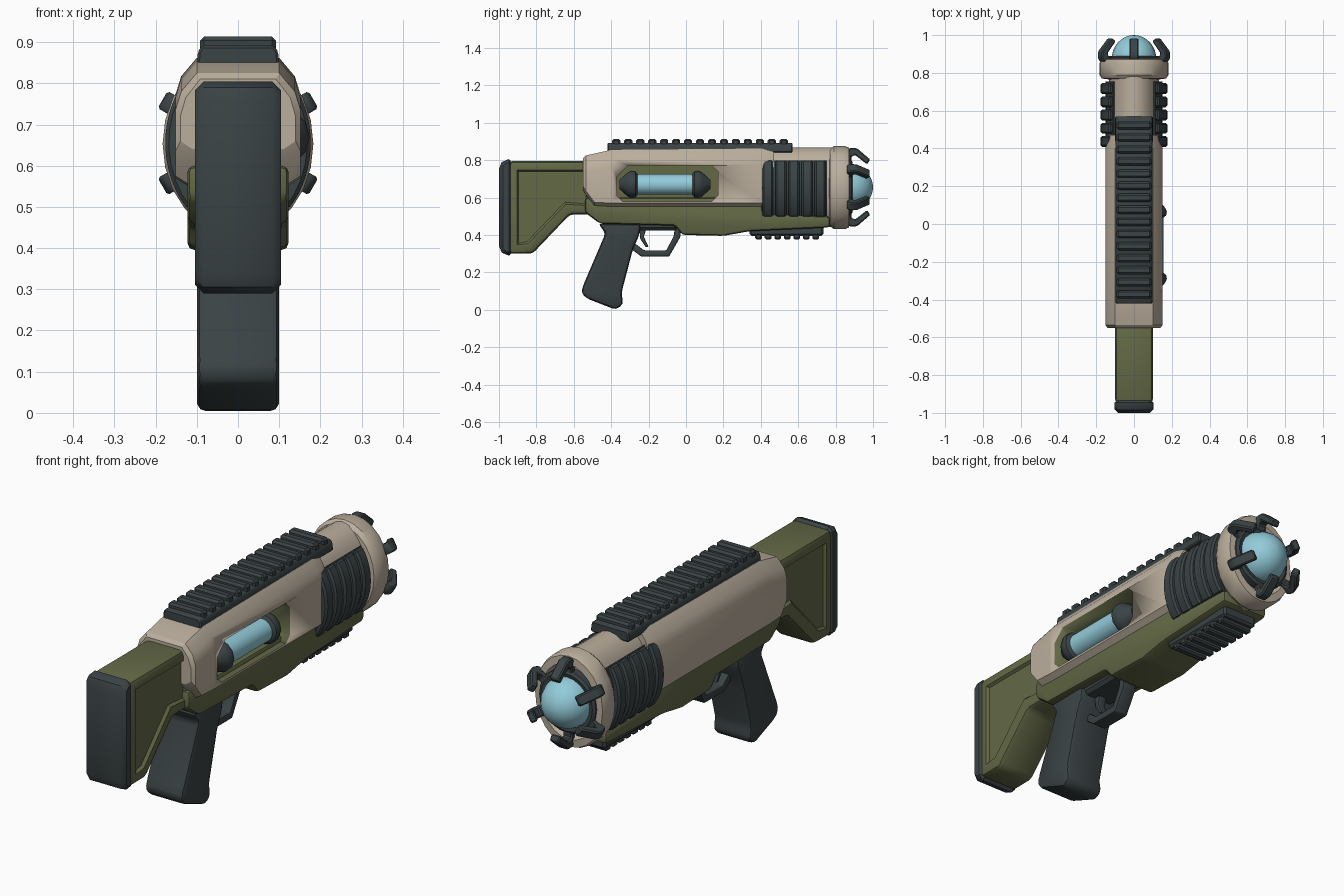
import bpy, bmesh, math
from mathutils import Matrix

if "Cube" in bpy.data.objects:
    bpy.data.objects.remove(bpy.data.objects["Cube"])


def material(name, rgb):
    m = bpy.data.materials.new(name)
    m.diffuse_color = (*rgb, 1)
    m.use_nodes = True
    m.node_tree.nodes["Principled BSDF"].inputs["Base Color"].default_value = m.diffuse_color
    return m


BEIGE = material("beige", (0.50, 0.43, 0.34))
OLIVE = material("olive", (0.125, 0.142, 0.062))
DARK = material("charcoal", (0.043, 0.056, 0.060))
BLUE = material("light blue", (0.29, 0.60, 0.70))


def finish(name, bm, mat, angle=35):
    bmesh.ops.recalc_face_normals(bm, faces=bm.faces[:])
    me = bpy.data.meshes.new(name)
    bm.to_mesh(me)
    bm.free()
    me.materials.append(mat)
    ob = bpy.data.objects.new(name, me)
    bpy.context.collection.objects.link(ob)
    bpy.ops.object.select_all(action='DESELECT')
    ob.select_set(True)
    bpy.context.view_layer.objects.active = ob
    bpy.ops.object.shade_smooth_by_angle(angle=math.radians(angle))
    return ob


def prism(name, mat, pts, a, b, axis='x', bevel=0.0, inset=0.0, segs=2):
    """Extrude a profile: (y, z) points along x, or (x, z) points along y."""
    bm = bmesh.new()
    put = (lambda t, p: (t, p[0], p[1])) if axis == 'x' else (lambda t, p: (p[0], t, p[1]))
    lo = [bm.verts.new(put(a, p)) for p in pts]
    hi = [bm.verts.new(put(b, p)) for p in pts]
    n = len(pts)
    bm.faces.new(lo)
    bm.faces.new(hi[::-1])
    for i in range(n):
        bm.faces.new((lo[i], lo[(i + 1) % n], hi[(i + 1) % n], hi[i]))
    bmesh.ops.recalc_face_normals(bm, faces=bm.faces[:])
    if bevel:
        bmesh.ops.bevel(bm, geom=bm.edges[:], offset=bevel, segments=segs,
                        profile=0.5, affect='EDGES', clamp_overlap=True)
    if inset:
        sides = sorted(bm.faces, key=lambda f: -f.calc_area() * abs(f.normal.x))[:2]
        bmesh.ops.inset_individual(bm, faces=sides, thickness=inset, depth=0)
        bmesh.ops.inset_individual(bm, faces=sides, thickness=0.012, depth=-0.012)
    return finish(name, bm, mat)


def box(name, mat, x, y, z, bevel=0.0):
    return prism(name, mat, [(y[0], z[0]), (y[1], z[0]), (y[1], z[1]), (y[0], z[1])],
                 x[0], x[1], bevel=bevel, segs=1)


def loft(name, mat, rings, angle=35):
    bm = bmesh.new()
    vs = [[bm.verts.new(p) for p in r] for r in rings]
    n = len(vs[0])
    for r, s in zip(vs, vs[1:]):
        for i in range(n):
            bm.faces.new((r[i], r[(i + 1) % n], s[(i + 1) % n], s[i]))
    bm.faces.new(vs[0])
    bm.faces.new(vs[-1][::-1])
    return finish(name, bm, mat, angle)


def lathe(name, mat, prof, rx=1, rz=1, cx=0, cz=0.655, n=24, angle=35):
    """Turn (y, radius) points about a y axis, with an elliptical section."""
    return loft(name, mat, [[(cx + rx * r * math.cos(k * math.tau / n), y,
                              cz + rz * r * math.sin(k * math.tau / n)) for k in range(n)]
                            for y, r in prof], angle)


# Stock and butt pad
prism("stock", OLIVE, [(-0.95, 0.795), (-0.48, 0.795), (-0.48, 0.51), (-0.62, 0.51),
                       (-0.82, 0.30), (-0.95, 0.30)], -0.1, 0.1, bevel=0.022, inset=0.035)
prism("butt_pad", DARK, [(-1, 0.32), (-0.97, 0.29), (-0.925, 0.29), (-0.925, 0.805),
                         (-0.97, 0.805), (-1, 0.775)], -0.104, 0.104, bevel=0.022, segs=1)


# Upper receiver, lofted along y with chamfered shoulders
def section(y, s, top, bot):
    half = [(0.1, top), (0.138, top - 0.045), (0.152, top - 0.09), (0.152, bot), (0.12, bot - 0.02)]
    return ([(x * s, y, z) for x, z in half] + [(-x * s, y, z) for x, z in half[::-1]])


receiver = loft("receiver", BEIGE, [
    section(-0.55, 0.92, 0.81, 0.66), section(-0.535, 1, 0.825, 0.635),
    section(-0.49, 1, 0.835, 0.575), section(-0.40, 1, 0.855, 0.57),
    section(0.40, 1, 0.862, 0.57), section(0.47, 0.85, 0.862, 0.58)], 25)

# Window cut into the right side only, with olive recess faces
cutter = prism("window_cutter", OLIVE, [
    (-0.37, 0.61), (-0.34, 0.58), (0.14, 0.58), (0.17, 0.61), (0.17, 0.74), (0.14, 0.77),
    (-0.31, 0.77), (-0.37, 0.71)], 0.03, 0.3)
mod = receiver.modifiers.new("window", 'BOOLEAN')
mod.operation, mod.solver, mod.object = 'DIFFERENCE', 'EXACT', cutter
bpy.context.view_layer.objects.active = receiver
bpy.ops.object.modifier_apply(modifier="window")
bpy.data.objects.remove(cutter)
receiver.data.materials.clear()
receiver.data.materials.append(BEIGE)
receiver.data.materials.append(OLIVE)
for f in receiver.data.polygons:
    c = f.center
    inside = 0.02 < c.x < 0.145 and -0.38 < c.y < 0.18 and 0.575 < c.z < 0.775
    f.material_index = 1 if inside else 0

# Energy cell in the window
lathe("cell_tube", BLUE, [(-0.28, 0.055), (0.07, 0.055)], cx=0.1, cz=0.67, n=16)
for name, y0, d in (("cell_cap_rear", -0.355, 1), ("cell_cap_front", 0.13, -1)):
    lathe(name, DARK, [(y0, 0.025), (y0 + d * 0.045, 0.066), (y0 + d * 0.065, 0.074),
                       (y0 + d * 0.085, 0.07), (y0 + d * 0.1, 0.05)], cx=0.1, cz=0.67, n=12)

# Lower body
prism("lower_body", OLIVE, [
    (-0.54, 0.60), (-0.54, 0.52), (-0.46, 0.46), (-0.06, 0.45), (-0.02, 0.40), (0.20, 0.395),
    (0.34, 0.42), (0.77, 0.44), (0.77, 0.50), (0.42, 0.51), (0.40, 0.60)],
    -0.123, 0.123, bevel=0.018)

# Barrel shroud and muzzle ring
lathe("barrel_shroud", BEIGE, [(0.38, 1), (0.80, 1)], 0.132, 0.213)
lathe("muzzle_ring", BEIGE, [(0.765, 0.7), (0.77, 0.93), (0.79, 1), (0.85, 1), (0.872, 0.96),
                             (0.875, 0.8), (0.85, 0.72)], 0.183, 0.222, cz=0.653)
lathe("muzzle_socket", DARK, [(0.84, 0.15), (0.882, 0.148), (0.89, 0.135), (0.88, 0.1)])

# Glowing dome and six claws
lathe("muzzle_dome", BLUE, [(0.87 + 0.13 * math.sin(a), 0.118 * math.cos(a) + 0.001)
                            for a in [i * math.pi / 16 for i in range(9)]], n=20)
for i in range(6):
    claw = prism("claw_%d" % (i + 1), DARK, [
        (0.86, 0.13), (0.86, 0.20), (0.885, 0.212), (0.915, 0.208), (0.985, 0.148),
        (0.968, 0.122), (0.905, 0.172), (0.885, 0.165), (0.885, 0.13)],
        -0.024, 0.024, bevel=0.006, segs=1)
    claw.data.transform(Matrix.Translation((0, 0, 0.655)) @ Matrix.Rotation(i * math.pi / 3, 4, 'Y'))

# Curved vent ribs on both sides
for side, word in ((1, "right"), (-1, "left")):
    def arc(rx, rz, lo=-47, hi=42, n=8):
        return [(side * rx * math.cos(a), 0.655 + rz * math.sin(a))
                for a in [math.radians(lo + (hi - lo) * k / n) for k in range(n + 1)]]
    prism("vent_base_" + word, DARK, arc(0.15, 0.213) + arc(0.10, 0.15)[::-1], 0.405, 0.755, 'y')
    for k in range(5):
        y = 0.408 + k * 0.07
        prism("vent_rib_%s_%d" % (word, k + 1), DARK,
              arc(0.177, 0.222) + arc(0.12, 0.18)[::-1], y, y + 0.058, 'y', bevel=0.009, segs=1)

# Top rail with cross bars
prism("top_rail", DARK, [(-0.1, 0.84), (0.1, 0.84), (0.098, 0.875), (0.088, 0.892),
                         (-0.088, 0.892), (-0.098, 0.875)], -0.42, 0.57, 'y', bevel=0.006, segs=1)
for k in range(15):
    y = -0.395 + k * 0.064
    box("top_rail_bar_%d" % (k + 1), DARK, (-0.092, 0.092), (y, y + 0.044), (0.87, 0.914), 0.01)

# Bottom rail with cross bars
box("bottom_rail", DARK, (-0.09, 0.09), (0.34, 0.735), (0.395, 0.45), 0.01)
for k in range(7):
    y = 0.37 + k * 0.051
    box("bottom_rail_bar_%d" % (k + 1), DARK, (-0.085, 0.085), (y, y + 0.036), (0.376, 0.41), 0.007)

# Grip, trigger and guard
prism("grip", DARK, [
    (-0.47, 0.46), (-0.24, 0.46), (-0.25, 0.40), (-0.285, 0.32), (-0.345, 0.09), (-0.335, 0.03),
    (-0.375, 0.0), (-0.53, 0.06), (-0.56, 0.09), (-0.55, 0.13), (-0.43, 0.41)],
    -0.1, 0.1, bevel=0.022)
box("guard_mount", DARK, (-0.08, 0.08), (-0.45, -0.04), (0.425, 0.475), 0.015)
prism("trigger_guard", DARK, [
    (-0.30, 0.33), (-0.24, 0.285), (-0.09, 0.285), (-0.03, 0.39), (-0.03, 0.44), (-0.06, 0.44),
    (-0.065, 0.395), (-0.105, 0.318), (-0.225, 0.318), (-0.28, 0.36)], -0.035, 0.035, bevel=0.006)
prism("trigger", DARK, [(-0.25, 0.44), (-0.21, 0.44), (-0.225, 0.39), (-0.2, 0.335),
                        (-0.215, 0.335), (-0.245, 0.38)], -0.02, 0.02, bevel=0.004)
